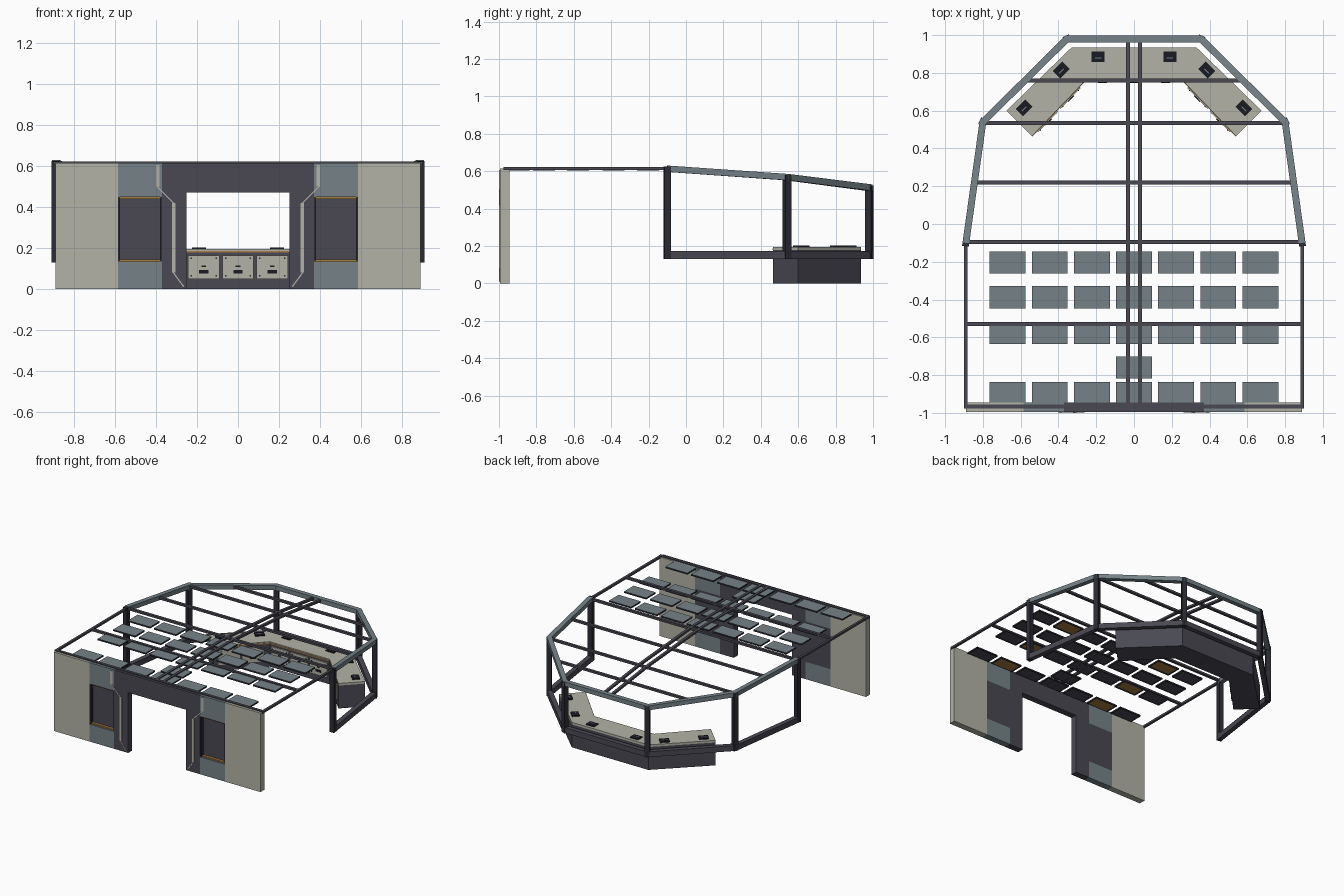
import bpy, bmesh
from math import radians, cos, sin
from mathutils import Vector, Matrix

cube = bpy.data.objects.get("Cube")
if cube:
    bpy.data.objects.remove(cube)


def material(name, rgb):
    m = bpy.data.materials.new(name)
    m.use_nodes = True
    m.diffuse_color = (*rgb, 1)
    m.node_tree.nodes["Principled BSDF"].inputs["Base Color"].default_value = (*rgb, 1)
    return m


BEIGE = material("warm beige", (.45, .45, .39))
BLUE = material("blue grey", (.18, .225, .245))
DARK = material("charcoal", (.068, .066, .086))
NAVY = material("dark navy", (.024, .024, .034))
BLACK = material("screen black", (.01, .01, .016))
OCHRE = material("ochre", (.38, .2, .05))


def finish(name, bm, *mats):
    bmesh.ops.recalc_face_normals(bm, faces=bm.faces)
    me = bpy.data.meshes.new(name)
    bm.to_mesh(me)
    bm.free()
    for m in mats:
        me.materials.append(m)
    ob = bpy.data.objects.new(name, me)
    bpy.context.collection.objects.link(ob)
    return ob


def box(name, mat, x, y, z):
    """Box from (min, max) ranges on each axis."""
    bm = bmesh.new()
    bmesh.ops.create_cube(bm, size=1)
    for v in bm.verts:
        v.co = [r[0] if c < 0 else r[1] for r, c in zip((x, y, z), v.co)]
    return finish(name, bm, mat)


def turned_box(name, mat, centre, size, angle=0):
    bm = bmesh.new()
    m = Matrix.Translation(centre) @ Matrix.Rotation(angle, 4, 'Z') @ Matrix.Diagonal((*size, 1))
    bmesh.ops.create_cube(bm, size=1, matrix=m)
    return finish(name, bm, mat)


def prism(name, mat, plan, z0, z1):
    bm = bmesh.new()
    low = [bm.verts.new((x, y, z0)) for x, y in plan]
    high = [bm.verts.new((x, y, z1)) for x, y in plan]
    bm.faces.new(low)
    bm.faces.new(high)
    for i in range(len(plan)):
        j = (i + 1) % len(plan)
        bm.faces.new((low[i], low[j], high[j], high[i]))
    return finish(name, bm, mat)


def rail(name, mat, path, w, h, up=(0, 0, 1)):
    """Rectangular tube along a path with mitred corners."""
    up = Vector(up)
    pts = [Vector(p) for p in path]
    side = []
    for a, b in zip(pts, pts[1:]):
        side.append((b - a).cross(up).normalized())
    bm = bmesh.new()
    rings = []
    for i, p in enumerate(pts):
        a, b = side[max(i - 1, 0)], side[min(i, len(side) - 1)]
        n = (a + b) / (1 + a.dot(b)) * w / 2
        u = up * h / 2
        rings.append([bm.verts.new(p + d) for d in (n + u, n - u, -n - u, -n + u)])
    for r, q in zip(rings, rings[1:]):
        for k in range(4):
            bm.faces.new((r[k], r[(k + 1) % 4], q[(k + 1) % 4], q[k]))
    bm.faces.new(rings[0])
    bm.faces.new(rings[-1])
    return finish(name, bm, mat)


def mirrored(points):
    return points + [(-p[0], *p[1:]) for p in reversed(points)]


# Entrance wall
F, B = -.995, -.945
box("door_header", DARK, (-.37, .37), (F, B), (.47, .615))
for s, tag in ((1, "left"), (-1, "right")):
    def span(a, b):
        return tuple(sorted((s * a, s * b)))
    box(tag + "_door_column", DARK, span(.25, .37), (F, B), (0, .47))
    box(tag + "_outer_wall", BEIGE, span(.585, .89), (F, B), (0, .615))
    box(tag + "_wall_top_panel", BLUE, span(.37, .585), (F, B), (.45, .615))
    box(tag + "_wall_bottom_panel", BLUE, span(.37, .585), (F, B), (0, .135))
    box(tag + "_recessed_panel", DARK, span(.37, .585), (-.965, B), (.135, .45))
    for z in (.14, .445):
        box(tag + "_recess_light", OCHRE, span(.38, .575), (-.985, -.964), (z - .005, z + .005))
    for x in (.375, .58):
        box(tag + "_recess_jamb", NAVY, span(x - .005, x + .005), (-.99, -.964), (.135, .45))
    # Door trim
    trim = [(.395, .6), (.395, .5), (.315, .42), (.315, .08), (.265, .012)]
    rail(tag + "_trim_line", BEIGE, [(s * x, -.996, z) for x, z in trim], .006, .006, (0, 1, 0))
    rail(tag + "_trim_upper", BEIGE, [(s * .392, -.997, z) for z in (.605, .5)], .018, .006, (0, 1, 0))
    rail(tag + "_trim_lower", BEIGE, [(s * .313, -.997, z) for z in (.42, .08)], .018, .006, (0, 1, 0))

# Faceted window frame
plan = [(.89, -.1), (.8, .54), (.355, .98)]
roof_z = [.613, .568, .512]
top = mirrored([(x, y, z) for (x, y), z in zip(plan, roof_z)])
rail("upper_frame", BLUE, top, .036, .034)
rail("lower_frame", DARK, mirrored([(x, y, .152) for x, y in plan]), .036, .042)
for s in (1, -1):
    for (x, y), z, a in zip(plan, roof_z, (8, 26, 67)):
        turned_box("frame_post", NAVY, (s * x, y, (.13 + z + .012) / 2),
                   (.036, .036, z + .012 - .13), s * radians(a))

# Roof beams
for y, x, z in ((-.965, .9, .614), (-.53, .89, .614), (-.095, .89, .614),
                (.22, .845, .59), (.535, .8, .568), (.76, .58, .54)):
    rail("cross_beam", DARK, [(-x, y, z), (x, y, z)], .021, .016)
for s in (1, -1):
    rail("side_beam", DARK, [(s * .89, -.965, .614), (s * .89, -.1, .614)], .018, .016)
    rail("ridge_beam", DARK, [(s * .031, -.965, .614), (s * .031, -.1, .614),
                              (s * .031, .54, .568), (s * .031, .975, .512)], .021, .016)


# Ceiling panels: pale top, dark rim and recessed underside
def ceiling_panel(x, y, lamp):
    bm = bmesh.new()
    m = Matrix.Translation((x, y, .609)) @ Matrix.Diagonal((.19, .117, .012, 1))
    bmesh.ops.create_cube(bm, size=1, matrix=m)
    bm.normal_update()
    under = min(bm.faces, key=lambda f: f.normal.z)
    for f in bm.faces:
        f.material_index = 0 if f.normal.z > .5 else 1
    bmesh.ops.inset_region(bm, faces=[under], thickness=.018, depth=-.004)
    under.material_index = 2
    finish("ceiling_panel", bm, BLUE, NAVY, OCHRE if lamp else DARK)


for row, y in enumerate((-.203, -.388, -.577, -.895)):
    for col in range(-3, 4):
        ceiling_panel(col * .223, y, abs(col) == 2 and row != 1)
ceiling_panel(0, -.76, False)

# Control console
outer = [(.675, .6), (.33, .935)]
inner = [(.54, .465), (.257, .76)]
footprint = mirrored(outer) + list(reversed(mirrored(inner)))
prism("console_body", DARK, footprint, 0, .178)
prism("console_top", BEIGE, footprint, .178, .195)
rail("console_light_strip", OCHRE, [(x, y, .183) for x, y in mirrored(inner)], .006, .008)


# Drawers with dark pull and label slot
def drawer(x, y, angle):
    def part(name, mat, u, depth, z, size):
        c = (x + u * cos(angle) + depth * sin(angle), y + u * sin(angle) - depth * cos(angle), z)
        turned_box(name, mat, c, size, angle)
    part("drawer_front", BEIGE, 0, .003, .107, (.152, .012, .115))
    part("drawer_pull", BLACK, 0, .01, .085, (.046, .008, .016))
    part("drawer_slot", BLACK, 0, .01, .112, (.022, .004, .006))
    for u in (-.06, .06):
        for z in (.065, .15):
            part("drawer_bolt", NAVY, u, .01, z, (.007, .004, .007))


for i in (-1, 0, 1):
    drawer(i * .167, .76, 0)
a, b = Vector(inner[0]), Vector(inner[1])
for s in (1, -1):
    for t in (.28, .7):
        p = a.lerp(b, t)
        drawer(s * p.x, p.y, -s * radians(46))
    # Console screens
    for x, y, ang in ((.19, .885, 0), (.385, .815, -45), (.582, .615, -45)):
        turned_box("screen", BLACK, (s * x, y, .198), (.07, .055, .008), s * radians(ang))
        turned_box("screen_bar", BLUE, (s * x, y - .006, .2025), (.034, .006, .002), s * radians(ang))
